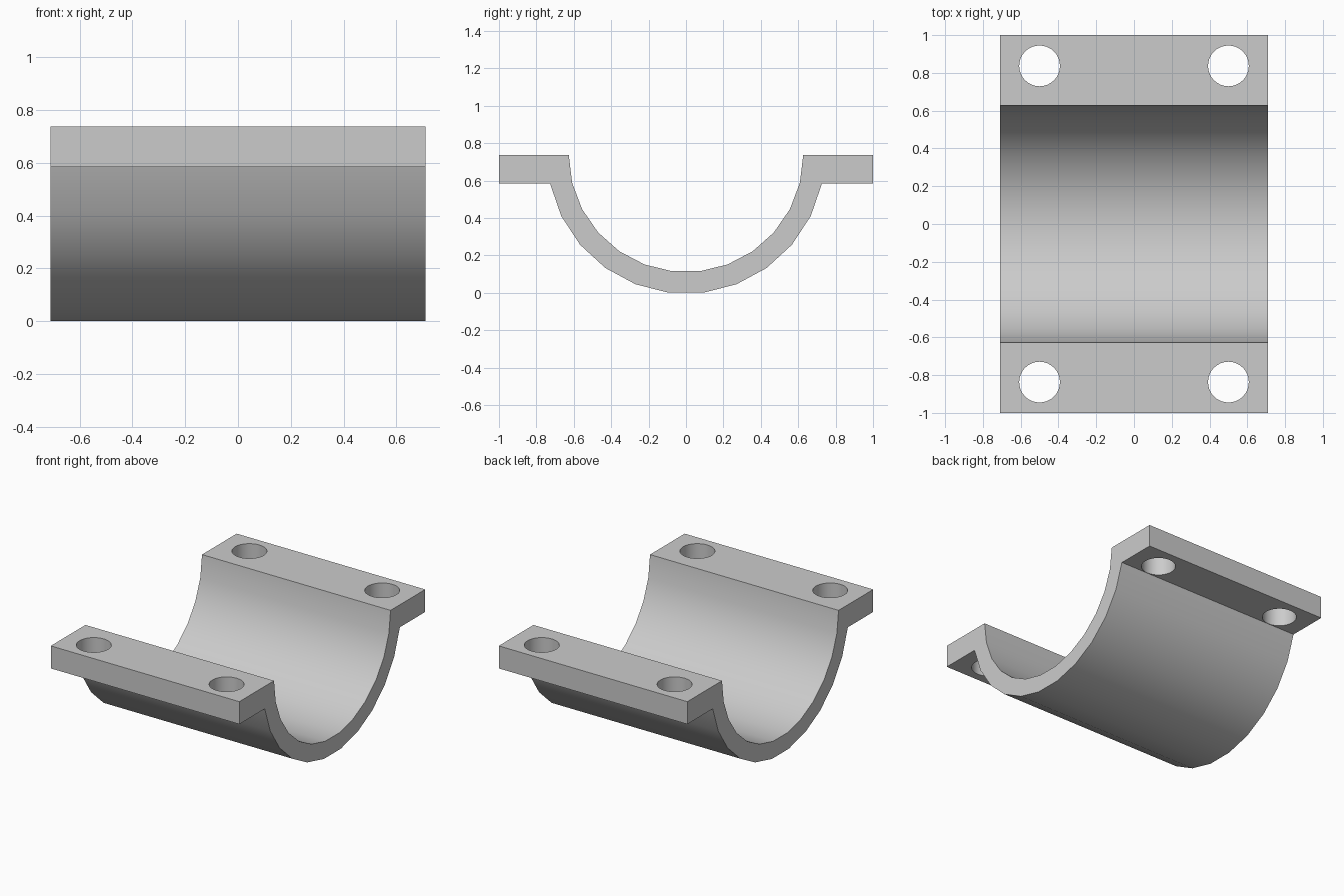
import bpy
import bmesh
from math import sin, cos, radians

HALF_LENGTH = 0.71
TOP = 0.738            # height of the flange top and of the bore axis
BORE_RADIUS = 0.627
SHELL_RADIUS = 0.743
SHELL_ANGLE = 78.1     # where the shell meets the flange underside

old = bpy.data.objects.get("Cube")
if old:
    bpy.data.objects.remove(old, do_unlink=True)

grey = bpy.data.materials.new("light grey")
grey.use_nodes = True
grey.diffuse_color = (0.6, 0.6, 0.6, 1)
grey.node_tree.nodes["Principled BSDF"].inputs["Base Color"].default_value = (0.6, 0.6, 0.6, 1)


def arc(radius, start, end, steps):
    """Points in the y-z plane, angles measured from straight down."""
    angles = [radians(start + (end - start) * i / steps) for i in range(steps + 1)]
    return [(radius * sin(a), TOP - radius * cos(a)) for a in angles]


# Clamp profile: outer shell, one flange, bore, other flange
shell = arc(SHELL_RADIUS, -SHELL_ANGLE, SHELL_ANGLE, 11)
bore = arc(BORE_RADIUS, 90, -90, 13)
under = shell[0][1]
profile = shell + [(1, under), (1, TOP)] + bore + [(-1, TOP), (-1, under)]

# Extrude the profile along the length
bm = bmesh.new()
face = bm.faces.new([bm.verts.new((-HALF_LENGTH, y, z)) for y, z in profile])
result = bmesh.ops.extrude_face_region(bm, geom=[face], use_keep_orig=True)
moved = [v for v in result["geom"] if isinstance(v, bmesh.types.BMVert)]
bmesh.ops.translate(bm, verts=moved, vec=(2 * HALF_LENGTH, 0, 0))
bmesh.ops.recalc_face_normals(bm, faces=bm.faces)
mesh = bpy.data.meshes.new("half_clamp")
bm.to_mesh(mesh)
bm.free()
mesh.materials.append(grey)
clamp = bpy.data.objects.new("half_clamp", mesh)
bpy.context.collection.objects.link(clamp)

# Four bolt holes through the flanges
for x in (-0.5, 0.5):
    for y in (-0.837, 0.837):
        bpy.ops.mesh.primitive_cylinder_add(vertices=32, radius=0.108, depth=0.4,
                                            location=(x, y, (TOP + under) / 2))
        cutter = bpy.context.object
        cutter.name = "bolt_hole_cutter"
        cutter.hide_render = True
        cutter.data.materials.append(grey)
        cut = clamp.modifiers.new("bolt_hole", 'BOOLEAN')
        cut.operation = 'DIFFERENCE'
        cut.solver = 'EXACT'
        cut.object = cutter
        bpy.context.view_layer.objects.active = clamp
        bpy.ops.object.modifier_apply(modifier=cut.name)
        bpy.data.objects.remove(cutter, do_unlink=True)

# Smooth curved walls, crisp corners
bpy.ops.object.select_all(action='DESELECT')
clamp.select_set(True)
bpy.context.view_layer.objects.active = clamp
bpy.ops.object.shade_smooth_by_angle(angle=radians(30))
